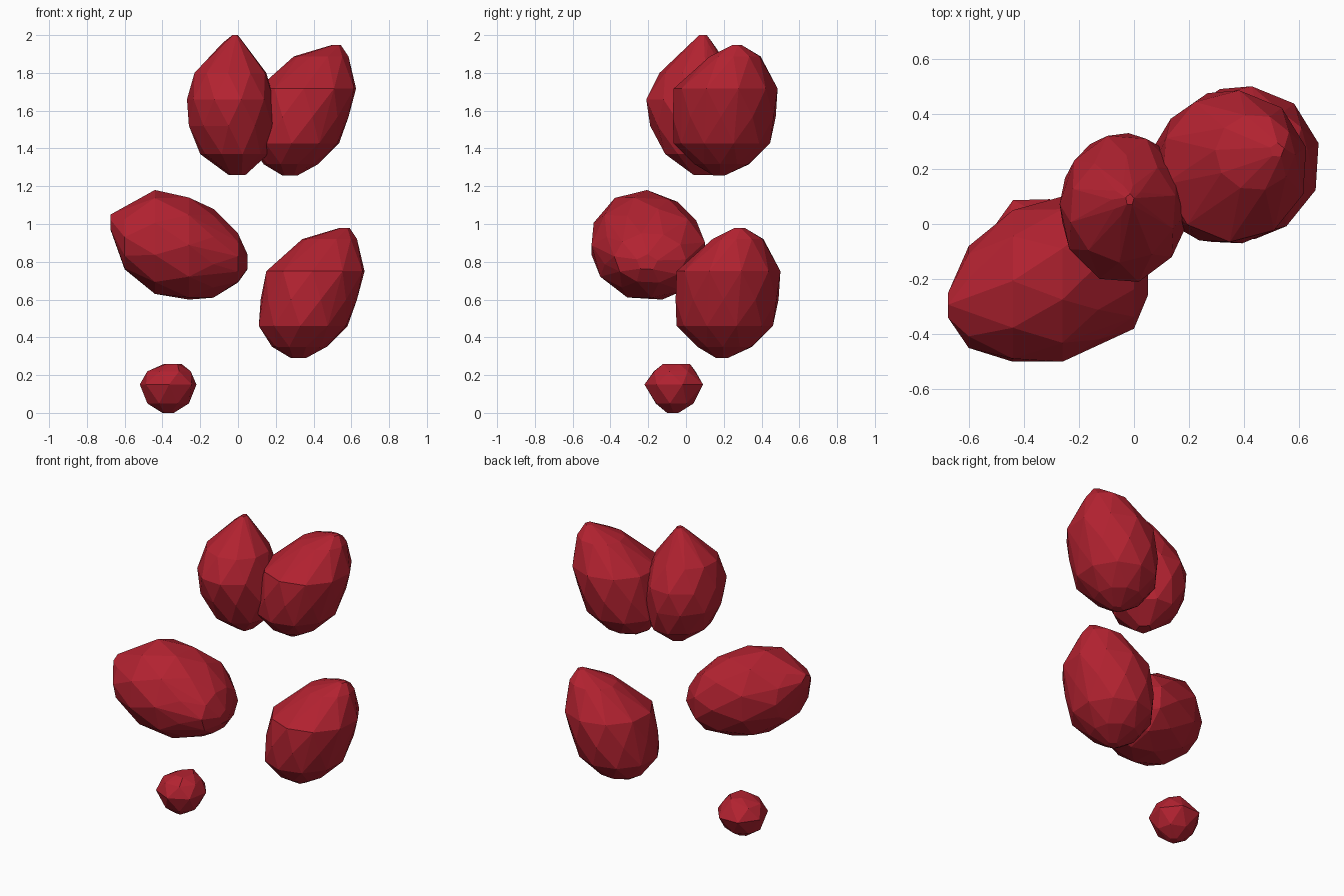
import bpy, bmesh
from math import sin, cos, pi, radians

if "Cube" in bpy.data.objects:
    bpy.data.objects.remove(bpy.data.objects["Cube"])

red = bpy.data.materials.new("deep_red")
red.diffuse_color = (0.45, 0.016, 0.03, 1)
red.use_nodes = True
red.node_tree.nodes["Principled BSDF"].inputs["Base Color"].default_value = red.diffuse_color


def stone(name, rings, axis="z", sides=10, offset=(0, 0, 0)):
    """Faceted stone: hull over rings (position, u0, u1, v0, v1) along an axis."""
    bm = bmesh.new()
    for i, (p, u0, u1, v0, v1) in enumerate(rings):
        n = 5 if i in (0, len(rings) - 1) else sides
        angles = [2 * pi * (k + 0.5 * (i % 2)) / n + 0.25 for k in range(n)]
        us, vs = [cos(a) for a in angles], [sin(a) for a in angles]
        for u, v in zip(us, vs):
            # fit the polygon exactly into the ring's bounds
            a = u0 + (u1 - u0) * (u - min(us)) / (max(us) - min(us))
            b = v0 + (v1 - v0) * (v - min(vs)) / (max(vs) - min(vs))
            co = (a, b, p) if axis == "z" else (p, a, b)
            bm.verts.new([c + o for c, o in zip(co, offset)])
    hull = bmesh.ops.convex_hull(bm, input=bm.verts)
    junk = {g for g in hull["geom_interior"] + hull["geom_unused"]
            if isinstance(g, bmesh.types.BMVert)}
    bmesh.ops.delete(bm, geom=list(junk), context="VERTS")
    bmesh.ops.dissolve_limit(bm, angle_limit=radians(7), verts=bm.verts, edges=bm.edges)
    bmesh.ops.recalc_face_normals(bm, faces=bm.faces)
    me = bpy.data.meshes.new(name)
    bm.to_mesh(me)
    bm.free()
    me.materials.append(red)
    ob = bpy.data.objects.new(name, me)
    bpy.context.collection.objects.link(ob)
    return ob


# Upper left stone with a pointed crown
stone("upper_left_stone", [
    (2.00, -.03, .00, .07, .11),
    (1.96, -.08, .03, .03, .14),
    (1.80, -.23, .15, -.14, .25),
    (1.66, -.27, .19, -.21, .32),
    (1.52, -.26, .19, -.19, .33),
    (1.37, -.20, .16, -.11, .28),
    (1.26, -.05, .04, .04, .14)])

# Leaning stone, used twice
leaning = [
    (0.98, .54, .59, .26, .31),
    (0.92, .34, .63, .14, .41),
    (0.75, .15, .67, -.05, .50),
    (0.60, .12, .63, -.055, .49),
    (0.46, .11, .58, -.05, .46),
    (0.35, .18, .47, .06, .35),
    (0.29, .28, .36, .16, .22)]
stone("lower_right_stone", leaning)
stone("upper_right_stone", leaning, offset=(-.045, -.015, .967))

# Long stone lying on its side, rings run along x
stone("left_stone", [
    (-.675, -.34, -.25, .97, 1.05),
    (-.60, -.45, -.08, .76, 1.08),
    (-.44, -.50, .05, .63, 1.18),
    (-.26, -.50, .10, .60, 1.14),
    (-.13, -.43, .10, .61, 1.08),
    (.00, -.38, .00, .69, .95),
    (.05, -.26, -.15, .76, .84)], axis="x")

# Small pebble at the bottom
stone("pebble", [
    (.26, -.39, -.30, -.12, .02),
    (.22, -.48, -.25, -.17, .05),
    (.15, -.52, -.22, -.22, .09),
    (.05, -.48, -.26, -.16, .04),
    (.00, -.40, -.34, -.10, -.04)], sides=7)
